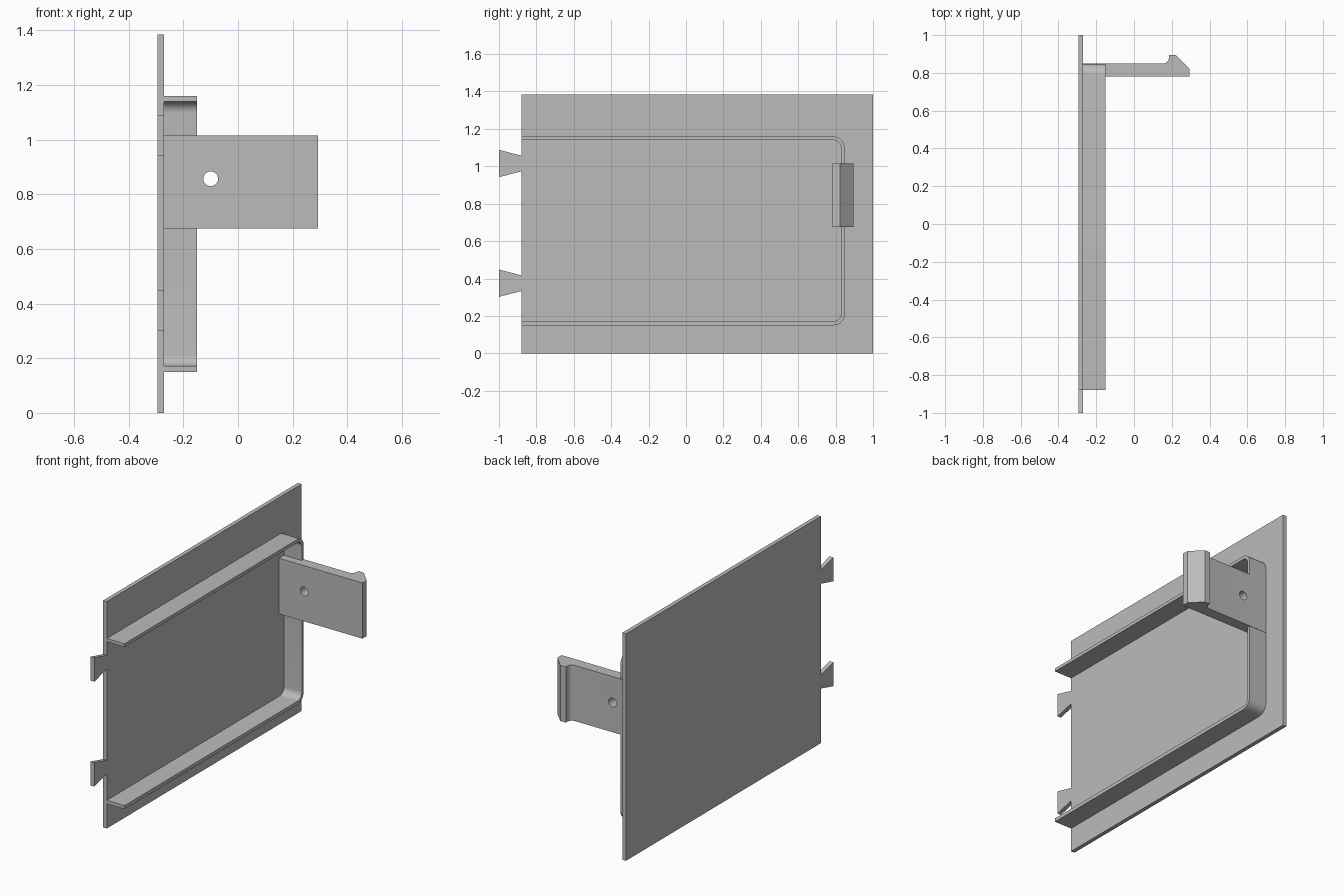
import bpy, bmesh
from math import cos, sin, pi, radians
from mathutils import Vector

cube = bpy.data.objects.get("Cube")
if cube:
    bpy.data.objects.remove(cube, do_unlink=True)

grey = bpy.data.materials.new("light grey plastic")
grey.use_nodes = True
colour = (0.5, 0.5, 0.5, 1)
grey.diffuse_color = colour
grey.node_tree.nodes["Principled BSDF"].inputs["Base Color"].default_value = colour


def arc(cx, cy, r, start, end, steps=10):
    """Points along a circular arc, angles in degrees."""
    angles = [radians(start + (end - start) * i / steps) for i in range(steps + 1)]
    return [(cx + r * cos(a), cy + r * sin(a)) for a in angles]


def extrude(name, outline, place, shift):
    """Turn a flat outline into a solid; place maps outline points to 3D."""
    bm = bmesh.new()
    face = bm.faces.new([bm.verts.new(place(*p)) for p in outline])
    top = bmesh.ops.extrude_face_region(bm, geom=[face])["geom"]
    bmesh.ops.translate(bm, vec=Vector(shift),
                        verts=[v for v in top if isinstance(v, bmesh.types.BMVert)])
    bmesh.ops.recalc_face_normals(bm, faces=bm.faces)
    mesh = bpy.data.meshes.new(name)
    bm.to_mesh(mesh)
    bm.free()
    mesh.materials.append(grey)
    obj = bpy.data.objects.new(name, mesh)
    bpy.context.collection.objects.link(obj)
    return obj


# Flat panel with two dovetail tabs on its front edge
BACK, FACE, RIM = -0.295, -0.27, -0.15
EDGE = -0.88
outline = [(EDGE, 0), (1, 0), (1, 1.385), (EDGE, 1.385)]
for z in (1.015, 0.375):
    outline += [(EDGE, z + 0.042), (-1, z + 0.073), (-1, z - 0.073), (EDGE, z - 0.042)]
panel = extrude("panel", outline, lambda y, z: (BACK, y, z), (FACE - BACK, 0, 0))


# U-shaped rib, open towards the front, with rounded back corners
def u_path(y, low, high, r):
    return ([(EDGE, low)] + arc(y - r, low + r, r, -90, 0)
            + arc(y - r, high - r, r, 0, 90) + [(EDGE, high)])


loop = u_path(0.848, 0.15, 1.16, 0.06) + u_path(0.83, 0.172, 1.14, 0.042)[::-1]
rib = extrude("rim_rib", loop, lambda y, z: (FACE, y, z), (RIM - FACE, 0, 0))

# Latch arm with a hooked tip and a filleted hook root
profile = [(FACE, 0.782), (0.293, 0.782), (0.293, 0.823), (0.222, 0.895), (0.185, 0.895)]
profile += arc(0.155, 0.88, 0.03, 0, -90, 8) + [(FACE, 0.85)]
latch = extrude("latch_arm", profile, lambda x, y: (x, y, 0.675), (0, 0, 0.34))

# Round hole through the latch arm
circle = arc(-0.1, 0.857, 0.027, 0, 360, 32)[:-1]
cutter = extrude("hole_cutter", circle, lambda x, z: (x, 0.7, z), (0, 0.25, 0))
cutter.hide_render = True
hole = latch.modifiers.new("hole", "BOOLEAN")
hole.operation = "DIFFERENCE"
hole.solver = "EXACT"
hole.object = cutter
bpy.context.view_layer.objects.active = latch
bpy.ops.object.modifier_apply(modifier="hole")
bpy.data.objects.remove(cutter, do_unlink=True)

# Smooth the rounded parts, keeping hard edges sharp
for obj in (rib, latch):
    bpy.ops.object.select_all(action="DESELECT")
    obj.select_set(True)
    bpy.context.view_layer.objects.active = obj
    bpy.ops.object.shade_smooth_by_angle(angle=pi / 6)
